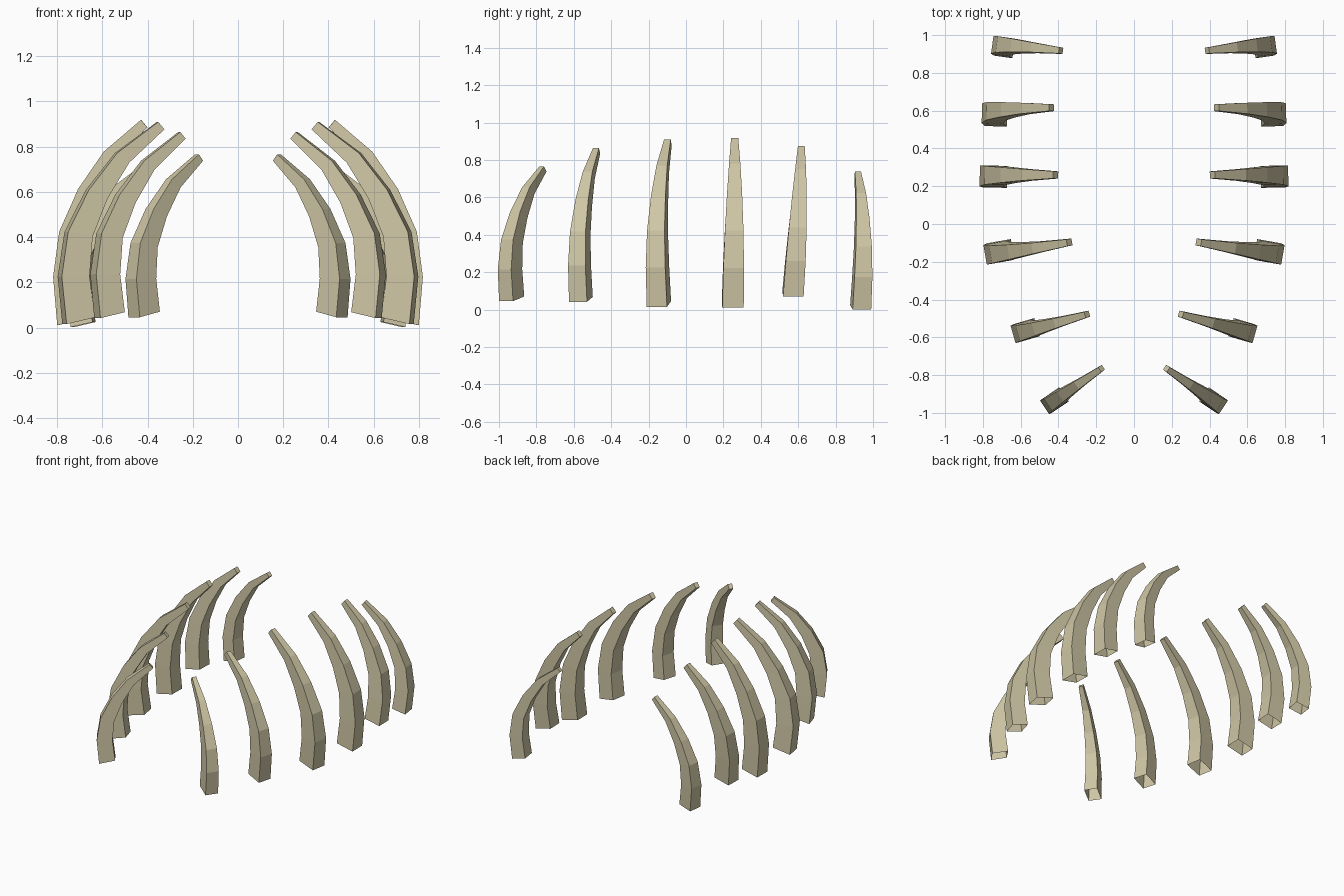
import bpy, bmesh, math
from mathutils import Vector

if "Cube" in bpy.data.objects:
    bpy.data.objects.remove(bpy.data.objects["Cube"])

bone = bpy.data.materials.new("bone")
bone.diffuse_color = (0.62, 0.565, 0.375, 1)
bone.use_nodes = True
bone.node_tree.nodes["Principled BSDF"].inputs["Base Color"].default_value = bone.diffuse_color

# Shared curve: inward run, rise, thickness, tilt in degrees (per ring, base to tip)
RINGS = [(0, 0, 1, -13), (-.06, .227, .96, 0), (0, .443, .86, 11),
         (.22, .648, .71, 26), (.53, .835, .53, 38), (1, 1, .33, 50)]

# Each pair: base centre, tip centre, yaw in degrees, radial thickness, width
RIBS = [((.415, -.932, .058), (.172, -.765, .752), 34, .11, .09),
        ((.568, -.562, .055), (.248, -.478, .850), 16, .115, .10),
        ((.705, -.145, .030), (.342, -.097, .893), 10, .13, .11),
        ((.735, .250, .025), (.415, .260, .902), -1, .13, .115),
        ((.730, .572, .085), (.437, .616, .860), -2, .12, .11),
        ((.685, .934, .013), (.387, .918, .725), -8, .10, .10)]


def make_rib_pair(name, base, tip, yaw, thick, width):
    yaw = math.radians(yaw)
    inward = Vector((-math.cos(yaw), math.sin(yaw), 0))
    side = Vector((math.sin(yaw), math.cos(yaw), 0))
    run, rise = base[0] - tip[0], tip[2] - base[2]
    swing = run * math.tan(yaw)
    lean = tip[1] - base[1] - swing
    bm = bmesh.new()
    prev = None
    for h, z, s, tilt in RINGS:
        c = Vector((base[0] - run * h, base[1] + swing * h + lean * z, base[2] + rise * z))
        a = math.radians(tilt)
        across = inward * math.cos(a) - Vector((0, 0, math.sin(a)))
        ring = [bm.verts.new(c + across * (u * thick * s / 2) + side * (v * width * s / 2))
                for u, v in ((-1, -1), (1, -1), (1, 1), (-1, 1))]
        if prev:
            for i in range(4):
                j = (i + 1) % 4
                bm.faces.new((prev[i], prev[j], ring[j], ring[i]))
        prev = ring
    bm.faces.new(prev)  # closed tip, open hollow base
    bmesh.ops.recalc_face_normals(bm, faces=bm.faces)
    mesh = bpy.data.meshes.new(name)
    bm.to_mesh(mesh)
    bm.free()
    mesh.materials.append(bone)
    ob = bpy.data.objects.new(name, mesh)
    bpy.context.collection.objects.link(ob)
    mirror = ob.modifiers.new("mirror", 'MIRROR')
    mirror.use_mirror_merge = False


for n, rib in enumerate(RIBS, 1):
    make_rib_pair(f"rib_pair_{n}", *rib)
